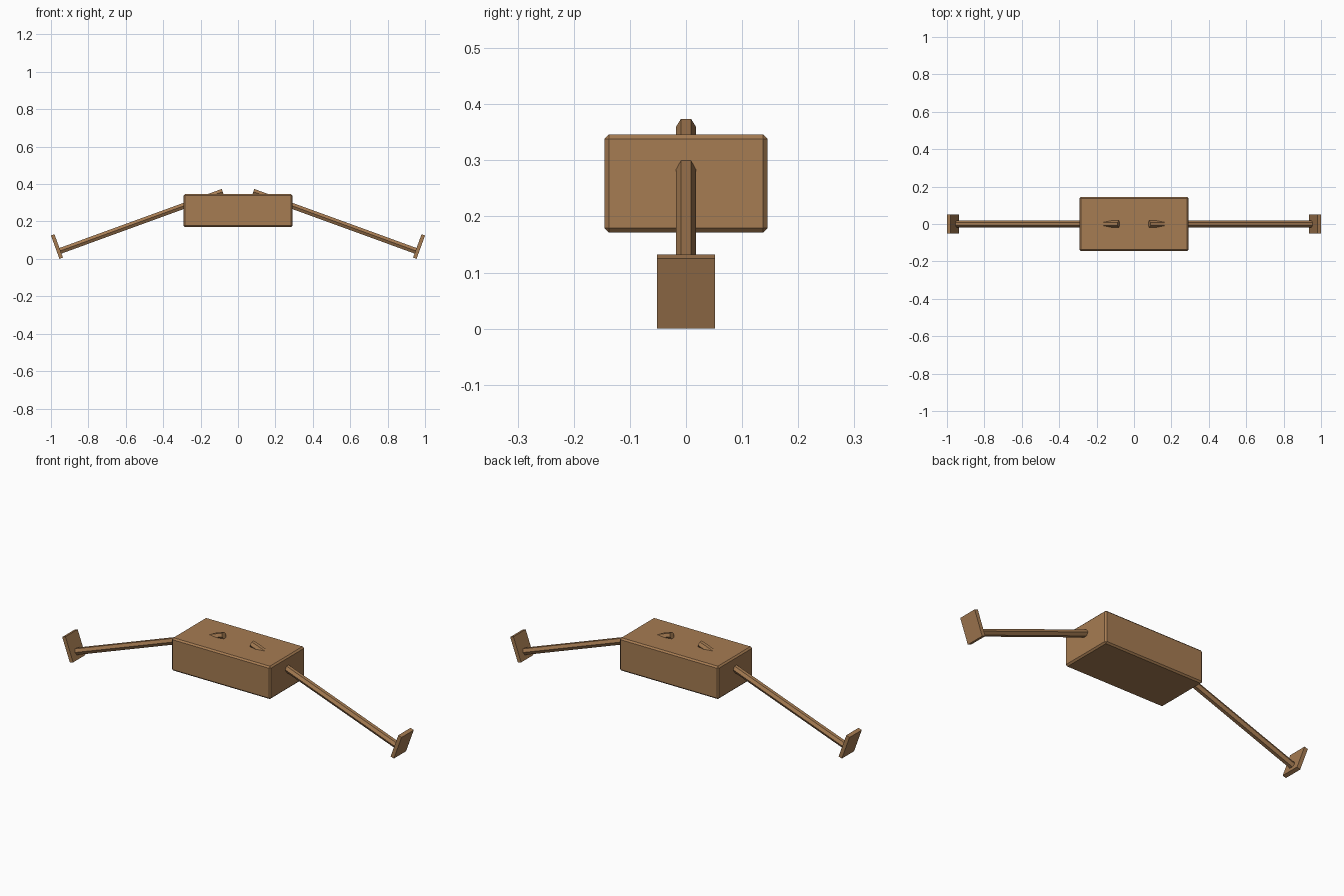
import bpy
from math import radians, cos, sin
from mathutils import Vector

default = bpy.data.objects.get("Cube")
if default:
    bpy.data.objects.remove(default, do_unlink=True)

TILT = radians(20)

# Single wood colour
wood = bpy.data.materials.new("brown_wood")
wood.use_nodes = True
COLOR = (0.38, 0.2, 0.085, 1)
wood.diffuse_color = COLOR
wood.node_tree.nodes["Principled BSDF"].inputs["Base Color"].default_value = COLOR


def finish(name):
    obj = bpy.context.object
    obj.name = name
    obj.data.materials.append(wood)
    return obj


def box(name, center, size, tilt=0):
    bpy.ops.mesh.primitive_cube_add(size=1, location=center, rotation=(0, tilt, 0))
    obj = finish(name)
    obj.scale = size
    bpy.ops.object.transform_apply(location=False, rotation=False, scale=True)
    return obj


# Chamfered block body
body = box("body", (0, 0, 0.2585), (0.584, 0.291, 0.175))
bevel = body.modifiers.new("chamfer", "BEVEL")
bevel.width = 0.008
bevel.segments = 1

for side, label in ((1, "left"), (-1, "right")):
    # Hexagonal pole passing through the body and sloping down outwards
    length = 0.933
    direction = Vector((side * cos(TILT), 0, -sin(TILT)))
    top = Vector((side * 0.082, 0, 0.359))
    bpy.ops.mesh.primitive_cylinder_add(
        vertices=6, radius=0.0182, depth=length,
        location=top + direction * length / 2,
        rotation=(0, side * (radians(90) + TILT), 0))
    finish(label + "_pole")

    # Flat end plate, square to the pole
    box(label + "_end_plate", (side * 0.968, 0, 0.066),
        (0.02, 0.103, 0.133), side * TILT)
